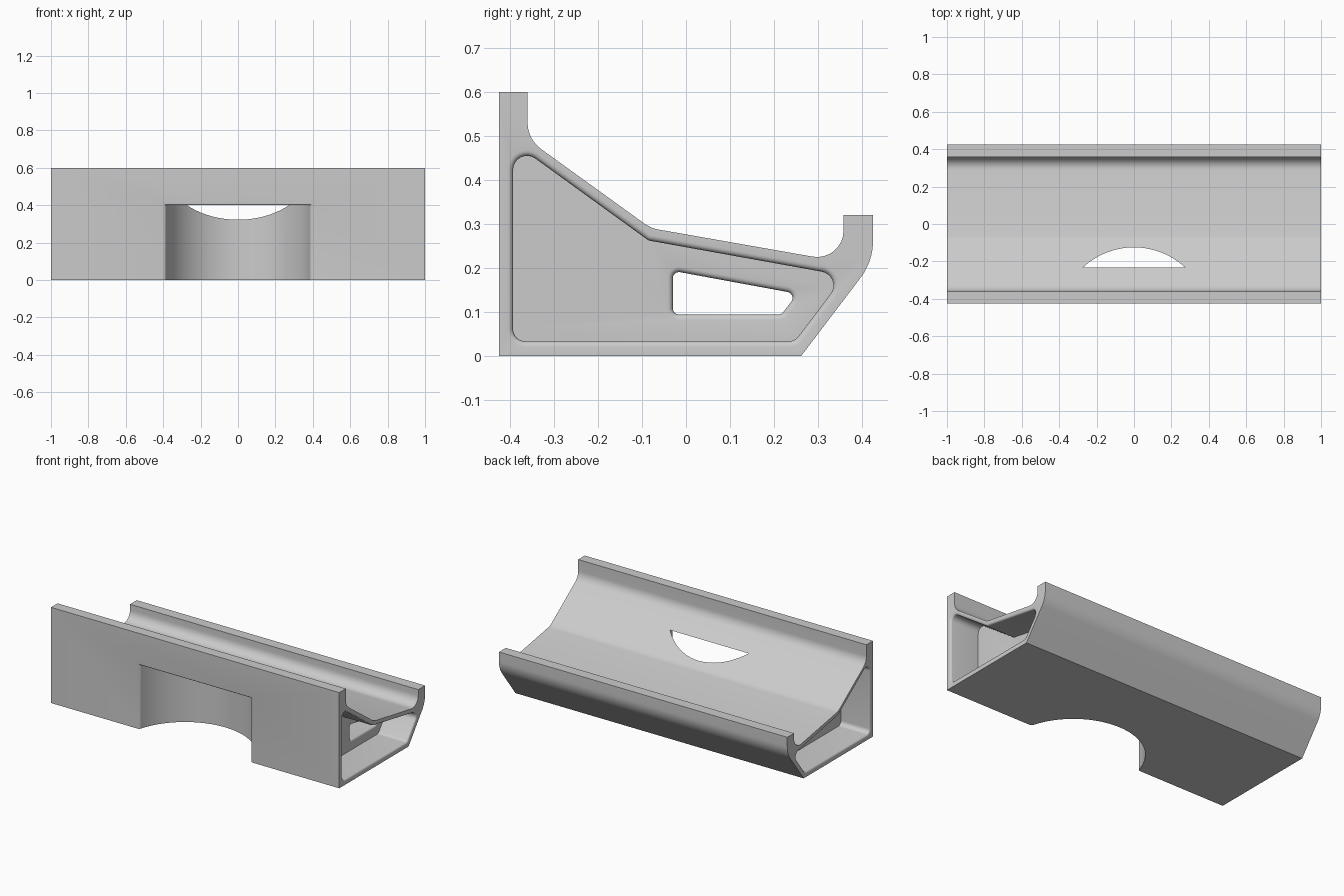
import bpy, bmesh, math
from mathutils import Vector

cube = bpy.data.objects.get("Cube")
if cube:
    bpy.data.objects.remove(cube)

WEB = 0.80          # |x| of the pocket floor at both ends


def rounded(corners, steps=8):
    """Round each (a, b, radius) corner of a closed outline."""
    out, n = [], len(corners)
    for i, (a, b, r) in enumerate(corners):
        p = Vector((a, b))
        if not r:
            out.append(p)
            continue
        u = (Vector(corners[i - 1][:2]) - p).normalized()
        v = (Vector(corners[(i + 1) % n][:2]) - p).normalized()
        half = u.angle(v) / 2
        centre = p + (u + v).normalized() * r / math.sin(half)
        start = p + u * r / math.tan(half) - centre
        turn = start.angle_signed(p + v * r / math.tan(half) - centre)
        for k in range(steps + 1):
            t = -turn * k / steps
            c, s = math.cos(t), math.sin(t)
            out.append(centre + Vector((start.x * c - start.y * s, start.x * s + start.y * c)))
    return out


def prism(name, outline, low, high, place):
    """Extrude an outline; place(a, b, h) maps it into space."""
    bm = bmesh.new()
    rings = [[bm.verts.new(place(p[0], p[1], h)) for p in outline] for h in (low, high)]
    n = len(outline)
    for ring in rings:
        bm.faces.new(ring)
    for i in range(n):
        j = (i + 1) % n
        bm.faces.new((rings[0][i], rings[0][j], rings[1][j], rings[1][i]))
    bmesh.ops.recalc_face_normals(bm, faces=bm.faces)
    mesh = bpy.data.meshes.new(name)
    bm.to_mesh(mesh)
    bm.free()
    obj = bpy.data.objects.new(name, mesh)
    bpy.context.scene.collection.objects.link(obj)
    return obj


def along_x(a, b, h):
    return (h, a, b)


def along_z(a, b, h):
    return (a, b, h)


# Trough body
body = prism("trough_body", rounded([
    (-.425, 0, 0), (.262, 0, 0), (.425, .2145, .14), (.425, .32, 0), (.358, .32, 0),
    (.358, .213, .06), (-.08, .29, .08), (-.36, .492, .075), (-.36, .6, 0), (-.425, .6, 0)]),
    -1, 1, along_x)

# End pockets, through tunnel and round front recess
pocket = rounded([(-.393, .033, .028), (.247, .033, .028), (.36, .182, .032),
                  (-.085, .262, .02), (-.393, .485, .032)])
tunnel = rounded([(-.03, .094, .014), (.217, .094, .014), (.253, .141, .014), (-.03, .193, .014)])
arc = [(.4 * math.cos(t), -.525 + .4 * math.sin(t))
       for t in (math.pi * k / 64 for k in range(65))]
cutters = [prism("pocket_cutter_left", pocket, WEB, 1.1, along_x),
           prism("pocket_cutter_right", pocket, -1.1, -WEB, along_x),
           prism("tunnel_cutter", tunnel, -.95, .95, along_x),
           prism("recess_cutter", arc, -.1, .4, along_z)]
for cutter in cutters:
    mod = body.modifiers.new("cut", 'BOOLEAN')
    mod.operation, mod.solver, mod.object = 'DIFFERENCE', 'EXACT', cutter
evaluated = body.evaluated_get(bpy.context.evaluated_depsgraph_get())
body.modifiers.clear
mesh = bpy.data.meshes.new_from_object(evaluated)
body.modifiers.clear()
body.data = mesh
for cutter in cutters:
    bpy.data.objects.remove(cutter)

# Soften the rims of the pockets, tunnel and recess
bm = bmesh.new()
bm.from_mesh(mesh)
bmesh.ops.remove_doubles(bm, verts=bm.verts, dist=1e-5)


def span(face):
    xs = [v.co.x for v in face.verts]
    return max(xs) - min(xs)


def is_rim(e):
    if len(e.link_faces) != 2 or e.calc_face_angle(0) < .3:
        return False
    a, b = (v.co for v in e.verts)
    if all(abs(abs(p.x) - 1) < 1e-4 for p in (a, b)):
        return any(abs(f.normal.x) < .5 and span(f) < .5 for f in e.link_faces)
    if all(abs(abs(p.x) - WEB) < 1e-4 for p in (a, b)):
        return any(abs(f.normal.x) < .5 and span(f) > 1 for f in e.link_faces)
    return all(abs(p.y + .425) < 1e-4 and abs(p.x) < .5 and p.z < .45 for p in (a, b)) \
        and max(a.z, b.z) > .01


bmesh.ops.bevel(bm, geom=[e for e in bm.edges if is_rim(e)], offset=.012, segments=4,
                profile=.5, affect='EDGES', clamp_overlap=False)
bmesh.ops.recalc_face_normals(bm, faces=bm.faces)
bm.to_mesh(mesh)
bm.free()

# Single grey finish
grey = bpy.data.materials.new("plain_grey")
grey.use_nodes = True
colour = (.6, .6, .6, 1)
grey.diffuse_color = colour
grey.node_tree.nodes["Principled BSDF"].inputs["Base Color"].default_value = colour
mesh.materials.clear()
mesh.materials.append(grey)

bpy.context.view_layer.objects.active = body
body.select_set(True)
bpy.ops.object.shade_smooth_by_angle(angle=math.radians(30))
